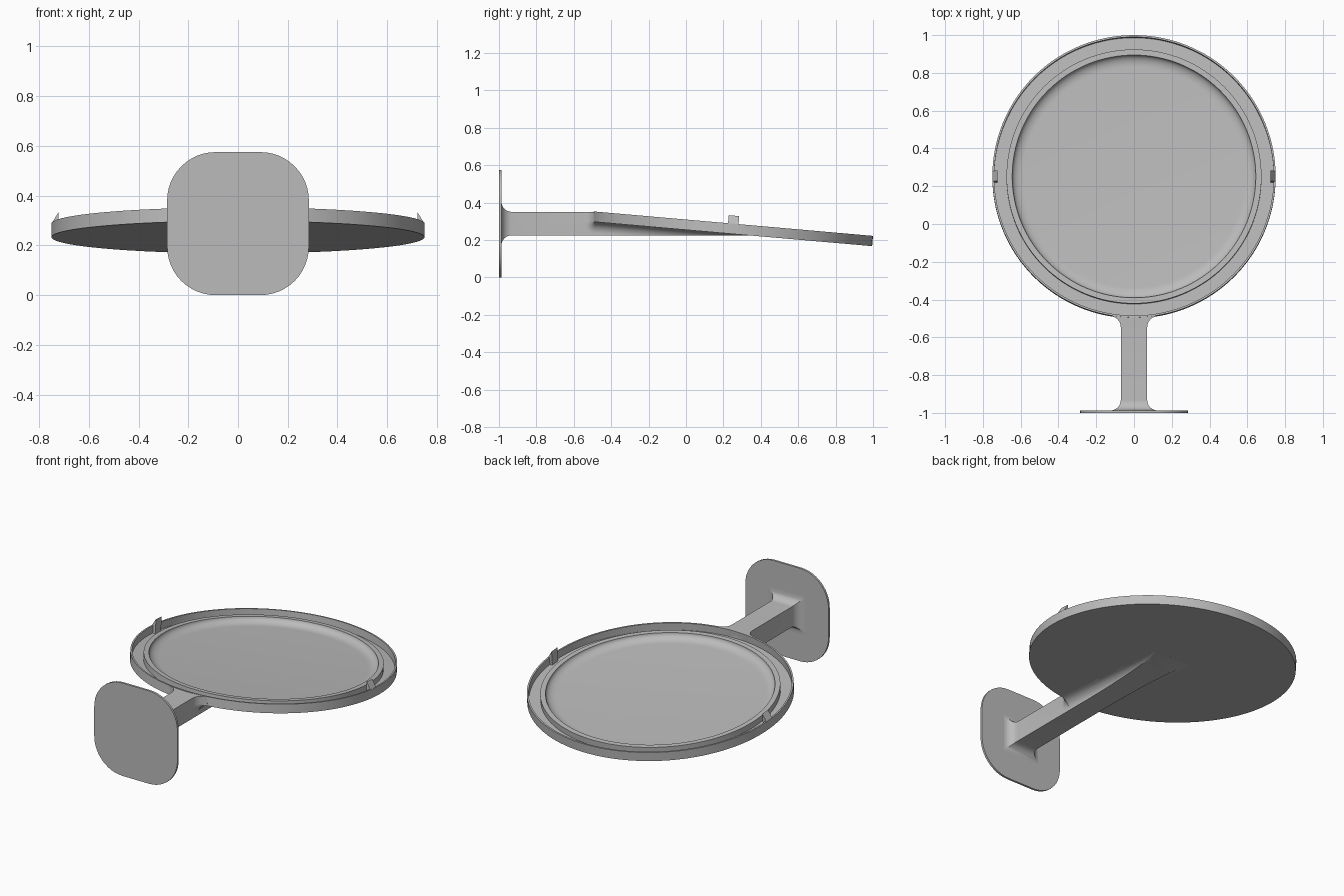
import bpy, bmesh
from math import sin, cos, tan, pi, radians, sqrt, hypot
from mathutils import Matrix

if "Cube" in bpy.data.objects:
    bpy.data.objects.remove(bpy.data.objects["Cube"])

grey = bpy.data.materials.new("light grey")
grey.use_nodes = True
colour = (0.5, 0.5, 0.5, 1)
grey.diffuse_color = colour
grey.node_tree.nodes["Principled BSDF"].inputs["Base Color"].default_value = colour

TILT = radians(5)
TRAY_Y, TRAY_Z, RADIUS = 0.248, 0.233, 0.75
tray_matrix = Matrix.Translation((0, TRAY_Y, TRAY_Z)) @ Matrix.Rotation(-TILT, 4, "X")


def finish(name, bm, matrix=None):
    bmesh.ops.remove_doubles(bm, verts=bm.verts, dist=1e-5)
    bmesh.ops.recalc_face_normals(bm, faces=bm.faces)
    if matrix:
        bm.transform(matrix)
    mesh = bpy.data.meshes.new(name)
    bm.to_mesh(mesh)
    bm.free()
    mesh.materials.append(grey)
    obj = bpy.data.objects.new(name, mesh)
    bpy.context.collection.objects.link(obj)
    bpy.ops.object.select_all(action="DESELECT")
    obj.select_set(True)
    bpy.context.view_layer.objects.active = obj
    bpy.ops.object.shade_smooth_by_angle(angle=radians(30))
    return obj


def prism(name, points, offset, matrix=None):
    bm = bmesh.new()
    face = bm.faces.new([bm.verts.new(p) for p in points])
    new = bmesh.ops.extrude_face_region(bm, geom=[face])["geom"]
    bmesh.ops.translate(bm, vec=offset, verts=[v for v in new if isinstance(v, bmesh.types.BMVert)])
    return finish(name, bm, matrix)


def fillet(t, r):
    """Extra width at distance t from the surface being blended into."""
    return r - sqrt(r * r - (r - t) ** 2) if t < r else 0


# Tray: thin outer lip, sunken groove, raised ring and shallow dish
lip, floor, ring = 0.055, 0.01, 0.046
profile = [(0, 0), (RADIUS, 0), (RADIUS, lip), (0.74, lip), (0.74, floor),
           (0.675, floor), (0.675, ring), (0.645, ring)]
for i in range(1, 9):
    a = pi / 2 * i / 8
    profile.append((0.645 - 0.06 * (1 - cos(a)), ring - (ring - floor) * sin(a)))
profile.append((0, floor))
bm = bmesh.new()
verts = [bm.verts.new((x, 0, z)) for x, z in profile]
edges = [bm.edges.new(pair) for pair in zip(verts, verts[1:])]
bmesh.ops.spin(bm, geom=verts + edges, cent=(0, 0, 0), axis=(0, 0, 1), angle=2 * pi, steps=128)
finish("tray", bm, tray_matrix)

# Clips: wedges standing in the groove on each side
for name, s in (("left_clip", 1), ("right_clip", -1)):
    section = [(0.722, floor), (0.748, floor), (0.748, lip), (0.722, 0.098)]
    prism(name, [(s * x, -0.028, z) for x, z in section], (0, 0.056, 0), tray_matrix)

# Wall plate: rounded square
half, corner, middle = 0.285, 0.195, 0.2875
outline = []
for q in range(4):
    for i in range(13):
        a = pi / 2 * (q + i / 12)
        sx, sz = (1, -1, -1, 1)[q], (1, 1, -1, -1)[q]
        outline.append((sx * (half - corner) + corner * cos(a), -1,
                        middle + sz * (middle - corner) + corner * sin(a)))
prism("wall_plate", outline, (0, 0.013, 0))

# Arm: loft from the plate to a taper under the tray, blended at both ends
PLATE, EDGE, END = -0.987, -0.487, 0.338
LOW, HIGH, WIDTH = 0.225, 0.351, 0.07
R_PLATE, R_TRAY = 0.055, 0.06


def underside(y):
    return TRAY_Z + (TRAY_Y - max(y, EDGE)) * tan(TILT)


def blend_steps(start, r):
    return [start + r * (1 - cos(pi / 2 * i / 8)) for i in range(9)]


stations = blend_steps(PLATE, R_PLATE)
stations += [2 * EDGE - y for y in reversed(blend_steps(EDGE, R_TRAY))]
stations += [EDGE + 0.0005 + (END - EDGE) * i / 16 for i in range(17)]

bm = bmesh.new()
loops = []
ROWS = 16
for y in stations:
    g = fillet(y - PLATE, R_PLATE)
    roof = underside(y)
    low, high = LOW - g, (HIGH + g if y <= EDGE + 1e-6 else roof + 0.006)
    side = []
    for i in range(ROWS + 1):
        z = low + (high - low) * i / ROWS
        t = hypot(max(0, EDGE - y), max(0, roof - z))
        side.append((WIDTH + g + fillet(t, R_TRAY), z))
    loop = [(x, y, z) for x, z in side] + [(-x, y, z) for x, z in reversed(side)]
    loops.append([bm.verts.new(p) for p in loop])
for a, b in zip(loops, loops[1:]):
    for i in range(len(a)):
        j = (i + 1) % len(a)
        bm.faces.new((a[i], a[j], b[j], b[i]))
bm.faces.new(loops[0])
bm.faces.new(loops[-1])
finish("arm", bm)
